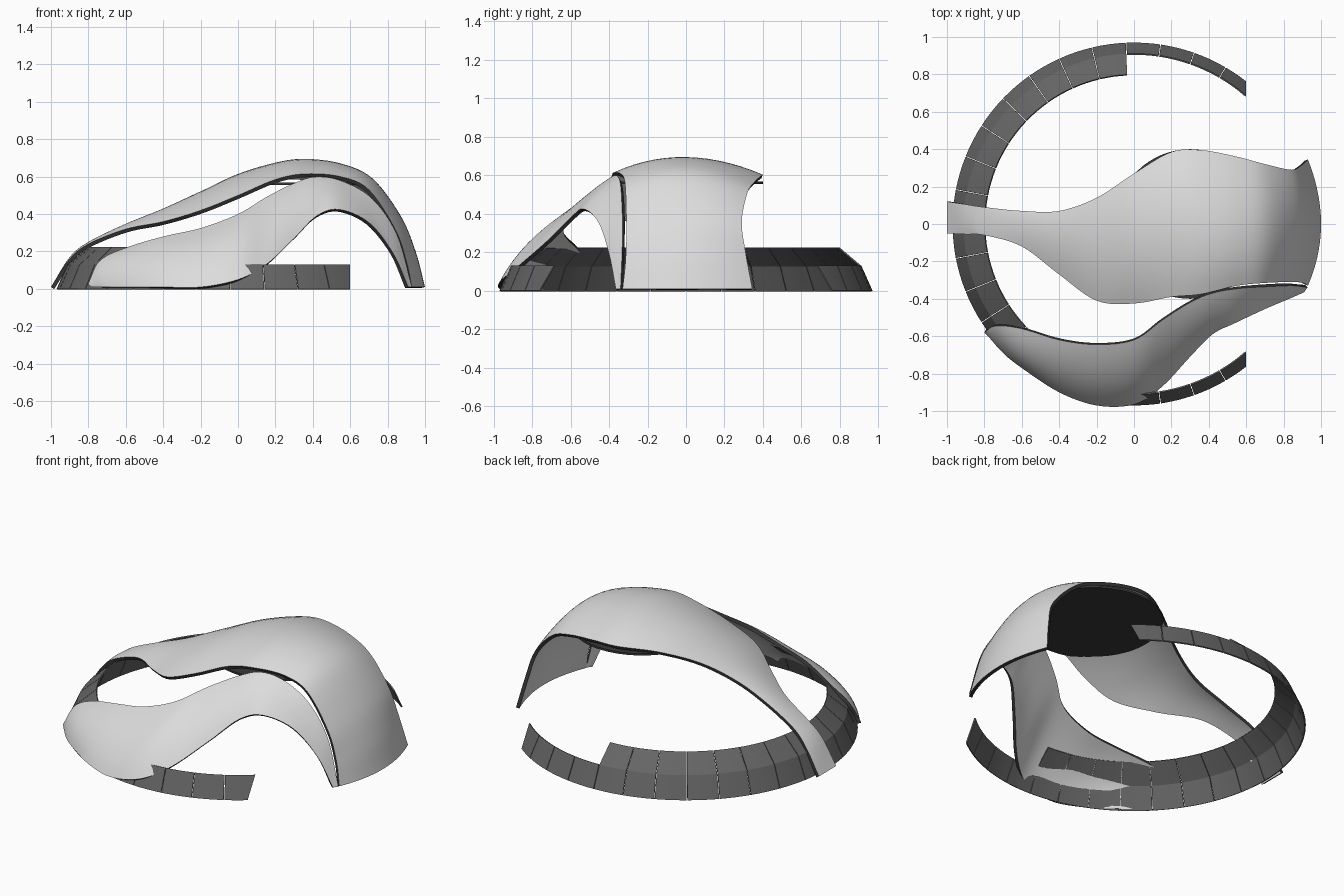
import bpy
import bmesh
from math import sin, cos, asin, radians
from mathutils import Vector

default_cube = bpy.data.objects.get("Cube")
if default_cube:
    bpy.data.objects.remove(default_cube, do_unlink=True)


def make_material(name, red, green, blue):
    material = bpy.data.materials.new(name)
    material.use_nodes = True
    colour = (red, green, blue, 1)
    material.diffuse_color = colour
    material.node_tree.nodes["Principled BSDF"].inputs["Base Color"].default_value = colour
    return material


shell_white = make_material("shell white", .72, .72, .72)
edge_dark = make_material("edge dark", .04, .04, .04)
panel_grey = make_material("panel grey", .13, .13, .13)


def finish(name, mesh_data, materials, thickness, rim_slot=0):
    """Turn a bmesh sheet into an object thickened towards its inside."""
    mesh = bpy.data.meshes.new(name)
    mesh_data.to_mesh(mesh)
    mesh_data.free()
    thing = bpy.data.objects.new(name, mesh)
    bpy.context.collection.objects.link(thing)
    for material in materials:
        mesh.materials.append(material)
    bpy.ops.object.select_all(action="DESELECT")
    bpy.context.view_layer.objects.active = thing
    thing.select_set(True)
    bpy.ops.object.shade_smooth_by_angle(angle=radians(35))
    solid = thing.modifiers.new("thickness", "SOLIDIFY")
    solid.thickness = thickness
    solid.offset = -1
    solid.material_offset_rim = rim_slot
    # Bake the thickness so the rim stays sharp
    bpy.ops.object.modifier_apply(modifier=solid.name)
    bpy.ops.object.shade_smooth_by_angle(angle=radians(35))
    return thing


def smooth_path(points, steps):
    """Catmull-Rom curve through all points."""
    points = [Vector(p) for p in points]
    padded = [points[0] * 2 - points[1]] + points + [points[-1] * 2 - points[-2]]
    result = []
    for a, b, c, d in zip(padded, padded[1:], padded[2:], padded[3:]):
        for step in range(steps):
            t = step / steps
            result.append((b * 2 + (c - a) * t + (a * 2 - b * 5 + c * 4 - d) * t ** 2
                           + (b * 3 - a - c * 3 + d) * t ** 3) / 2)
    return result + [points[-1]]


def arched_row(low, middle, high, columns):
    """Parabola across the strip, through both edges and the middle."""
    row = []
    for column in range(columns + 1):
        t = column / columns
        row.append(low * (1 - t) * (1 - 2 * t) + middle * 4 * t * (1 - t)
                   + high * t * (2 * t - 1))
    return row


def build_strip(name, low_edge, crest, high_edge, steps=6, columns=14):
    sheet = bmesh.new()
    paths = [smooth_path(edge, steps) for edge in (low_edge, crest, high_edge)]
    rows = []
    for low, middle, high in zip(*paths):
        rows.append([sheet.verts.new((p.x, p.y, max(p.z, .004)))
                     for p in arched_row(low, middle, high, columns)])
    for row, following in zip(rows, rows[1:]):
        for i in range(columns):
            sheet.faces.new((row[i], following[i], following[i + 1], row[i + 1]))
    return finish(name, sheet, [shell_white, edge_dark], .02, rim_slot=1)


# Main roof: a narrow tail widening to a dome that reaches the ground
build_strip(
    "roof_shell",
    [(-1, -.05, .01), (-.9, -.055, .16), (-.8, -.06, .24), (-.6, -.12, .32),
     (-.4, -.27, .36), (-.2, -.41, .42), (0, -.425, .5), (.2, -.39, .585),
     (.36, -.375, .615), (.55, -.33, .6), (.7, -.315, .53), (.84, -.31, .32),
     (.9, -.315, .15), (.93, -.33, .01)],
    [(-1, .035, .01), (-.9, .02, .17), (-.8, .015, .25), (-.6, -.02, .345),
     (-.4, -.09, .42), (-.2, -.13, .51), (0, -.08, .61), (.2, 0, .675),
     (.36, 0, .695), (.55, 0, .67), (.72, 0, .59), (.87, 0, .39),
     (.95, 0, .2), (1, 0, .01)],
    [(-1, .12, .01), (-.9, .105, .16), (-.8, .09, .25), (-.6, .07, .345),
     (-.4, .07, .425), (-.2, .14, .51), (0, .27, .575), (.2, .385, .6),
     (.36, .395, .6), (.55, .36, .57), (.7, .32, .51), (.84, .29, .36),
     (.89, .31, .2), (.93, .345, .01)])

# Side wing: low along the ground, arching up beside the dome
build_strip(
    "side_shell",
    [(-.78, -.6, .01), (-.7, -.69, .01), (-.6, -.77, .01), (-.4, -.9, .01),
     (-.2, -.97, .01), (0, -.965, .05), (.15, -.87, .13), (.3, -.71, .27),
     (.42, -.59, .39), (.54, -.53, .425), (.7, -.455, .355), (.83, -.4, .19),
     (.91, -.365, .01)],
    [(-.795, -.585, .02), (-.73, -.625, .09), (-.6, -.7, .14), (-.4, -.79, .17),
     (-.2, -.84, .19), (0, -.82, .25), (.15, -.71, .33), (.3, -.58, .44),
     (.42, -.49, .51), (.55, -.44, .51), (.7, -.4, .42), (.835, -.37, .25),
     (.92, -.35, .01)],
    [(-.8, -.58, .03), (-.74, -.545, .15), (-.6, -.56, .22), (-.4, -.62, .28),
     (-.2, -.645, .325), (0, -.62, .4), (.15, -.515, .49), (.3, -.42, .565),
     (.42, -.37, .6), (.56, -.345, .575), (.72, -.335, .48), (.85, -.33, .29),
     (.93, -.34, .01)])

# Flat ceiling disc under the dome
disc = bmesh.new()
bmesh.ops.create_circle(disc, cap_ends=True, segments=64, radius=.4)
bmesh.ops.translate(disc, verts=disc.verts, vec=(.3, 0, .568))
finish("ceiling_disc", disc, [edge_dark], .012)

# Sloping ring wall of separate panels; angles run from the front round by -x
base_rim, middle_rim, top_rim = (.97, 0), (.912, .13), (.8, .225)
first, last, count = radians(2.5), radians(177.5), 16
pitch = (last - first) / count
gap = radians(.12)


def add_panel(ring, start, end, lower, upper, divisions=4):
    rows = []
    for radius, height in (lower, upper):
        row = []
        for i in range(divisions + 1):
            angle = start + gap + (end - start - 2 * gap) * i / divisions
            row.append(ring.verts.new((-radius * sin(angle), -radius * cos(angle), height)))
        rows.append(row)
    bottom, top = rows
    for i in range(divisions):
        ring.faces.new((bottom[i + 1], bottom[i], top[i], top[i + 1]))


def build_ring(name, lower, upper, extra):
    """Row of panels, with extra full panels past each end and a cut at x."""
    ring = bmesh.new()
    for i in range(-extra, count + extra):
        add_panel(ring, first + pitch * i, first + pitch * (i + 1), lower, upper)
    bmesh.ops.bisect_plane(ring, geom=ring.verts[:] + ring.edges[:] + ring.faces[:],
                           plane_co=(.6, 0, 0), plane_no=(1, 0, 0), clear_outer=True)
    bmesh.ops.recalc_face_normals(ring, faces=ring.faces)
    for face in ring.faces:
        centre = face.calc_center_median()
        if face.normal.x * centre.x + face.normal.y * centre.y < 0:
            face.normal_flip()
    return finish(name, ring, [panel_grey], .008)


build_ring("lower_ring_wall", base_rim, middle_rim, extra=4)
build_ring("upper_ring_wall", middle_rim, top_rim, extra=0)
